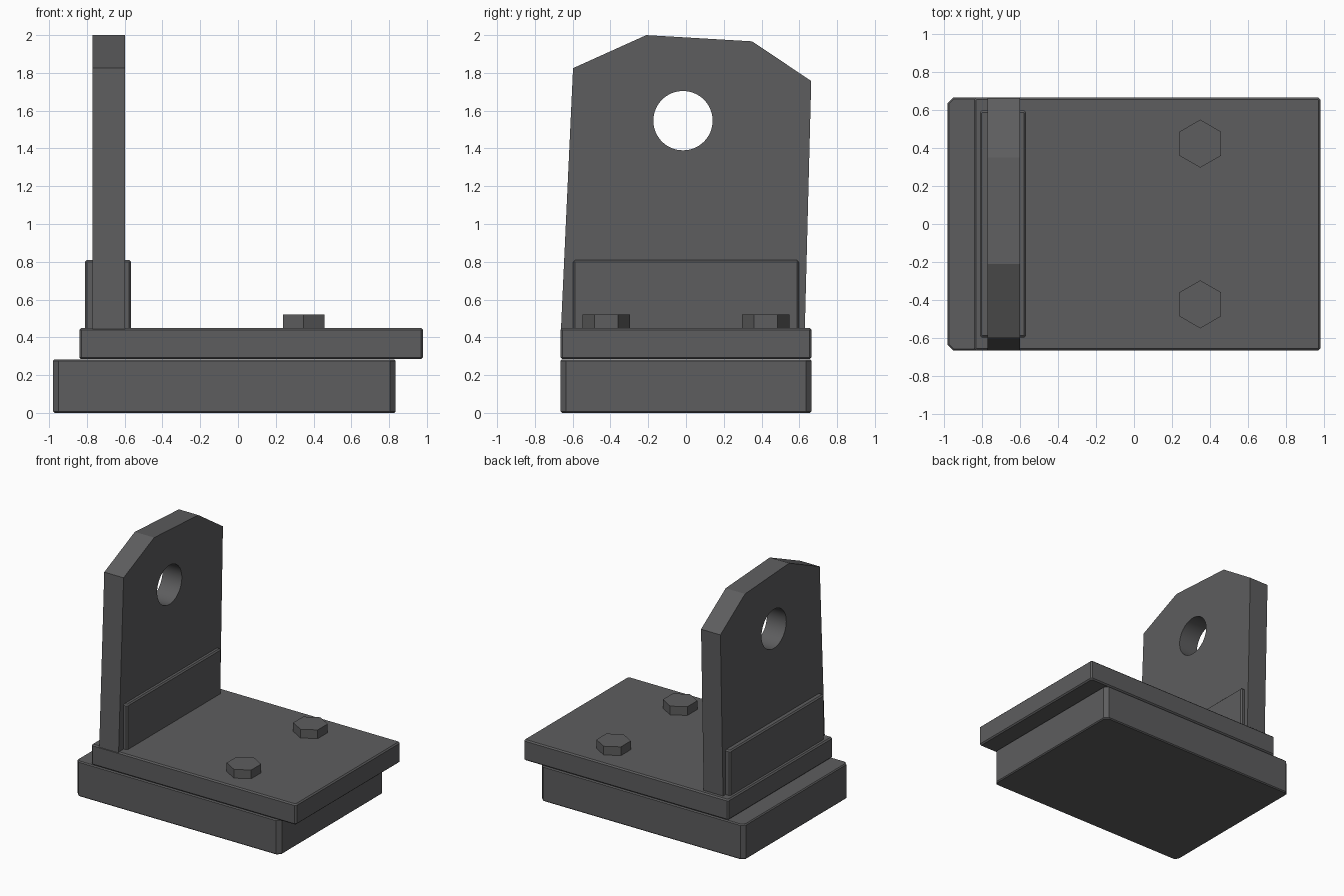
import bpy, bmesh, math
from mathutils import Matrix

if "Cube" in bpy.data.objects:
    bpy.data.objects.remove(bpy.data.objects["Cube"])

steel = bpy.data.materials.new("dark_grey_steel")
steel.use_nodes = True
grey = (0.11, 0.11, 0.113, 1)
steel.diffuse_color = grey
steel.node_tree.nodes["Principled BSDF"].inputs["Base Color"].default_value = grey


def finish(name, bm):
    bmesh.ops.recalc_face_normals(bm, faces=bm.faces)
    mesh = bpy.data.meshes.new(name)
    bm.to_mesh(mesh)
    bm.free()
    mesh.materials.append(steel)
    obj = bpy.data.objects.new(name, mesh)
    bpy.context.collection.objects.link(obj)
    return obj


def is_vertical(edge):
    a, b = (v.co for v in edge.verts)
    return abs(a.z - b.z) > 0.05


def chamfered_box(name, low, high, corner, rim):
    """Box with its upright corners and its top and bottom rims chamfered."""
    bm = bmesh.new()
    bmesh.ops.create_cube(bm, size=1)
    for v in bm.verts:
        v.co = [a + (b - a) * (c + 0.5) for a, b, c in zip(low, high, v.co)]
    for width, upright in ((corner, True), (rim, False)):
        edges = [e for e in bm.edges if is_vertical(e) == upright]
        bmesh.ops.bevel(bm, geom=edges, offset=width, segments=1,
                        profile=0.5, affect='EDGES')
    return finish(name, bm)


# Stacked base, offset cover plate and the clamp block around the lug
chamfered_box("base_block", (-0.98, -0.665, 0), (0.835, 0.665, 0.283), 0.03, 0.008)
chamfered_box("cover_plate", (-0.84, -0.665, 0.284), (0.98, 0.665, 0.45), 0.012, 0.01)
chamfered_box("lug_clamp", (-0.81, -0.597, 0.44), (-0.567, 0.597, 0.81), 0.01, 0.01)

# Upright lug plate, extruded from its side outline
outline = [(-0.664, 0.4), (0.628, 0.4), (0.663, 1.757),
           (0.35, 1.967), (-0.21, 2.0), (-0.598, 1.825)]
bm = bmesh.new()
face = bm.faces.new([bm.verts.new((-0.77, y, z)) for y, z in outline])
side = bmesh.ops.extrude_face_region(bm, geom=[face])
bmesh.ops.translate(bm, vec=(0.172, 0, 0),
                    verts=[g for g in side["geom"] if isinstance(g, bmesh.types.BMVert)])
lug = finish("lug_plate", bm)

# Round hole through the lug
bm = bmesh.new()
bmesh.ops.create_cone(bm, cap_ends=True, segments=64, radius1=0.157, radius2=0.157, depth=0.6,
                      matrix=Matrix.Translation((-0.68, -0.016, 1.547))
                      @ Matrix.Rotation(math.pi / 2, 4, 'Y'))
cutter = finish("hole_cutter", bm)
cut = lug.modifiers.new("hole", 'BOOLEAN')
cut.operation = 'DIFFERENCE'
cut.solver = 'EXACT'
cut.object = cutter
bpy.context.view_layer.objects.active = lug
lug.select_set(True)
bpy.ops.object.modifier_apply(modifier=cut.name)
bpy.data.objects.remove(cutter)
bpy.ops.object.shade_smooth_by_angle(angle=math.radians(15))

# Pair of hexagonal bolt heads
for name, y in (("front_bolt", -0.422), ("back_bolt", 0.422)):
    bm = bmesh.new()
    bmesh.ops.create_cone(bm, cap_ends=True, segments=6, radius1=0.126, radius2=0.126,
                          depth=0.08, matrix=Matrix.Translation((0.348, y, 0.48)))
    # Points of the hexagon lie along y
    if max(v.co.x for v in bm.verts) > 0.46:
        bmesh.ops.rotate(bm, verts=bm.verts, cent=(0.348, y, 0.48),
                         matrix=Matrix.Rotation(math.pi / 6, 3, 'Z'))
    finish(name, bm)
